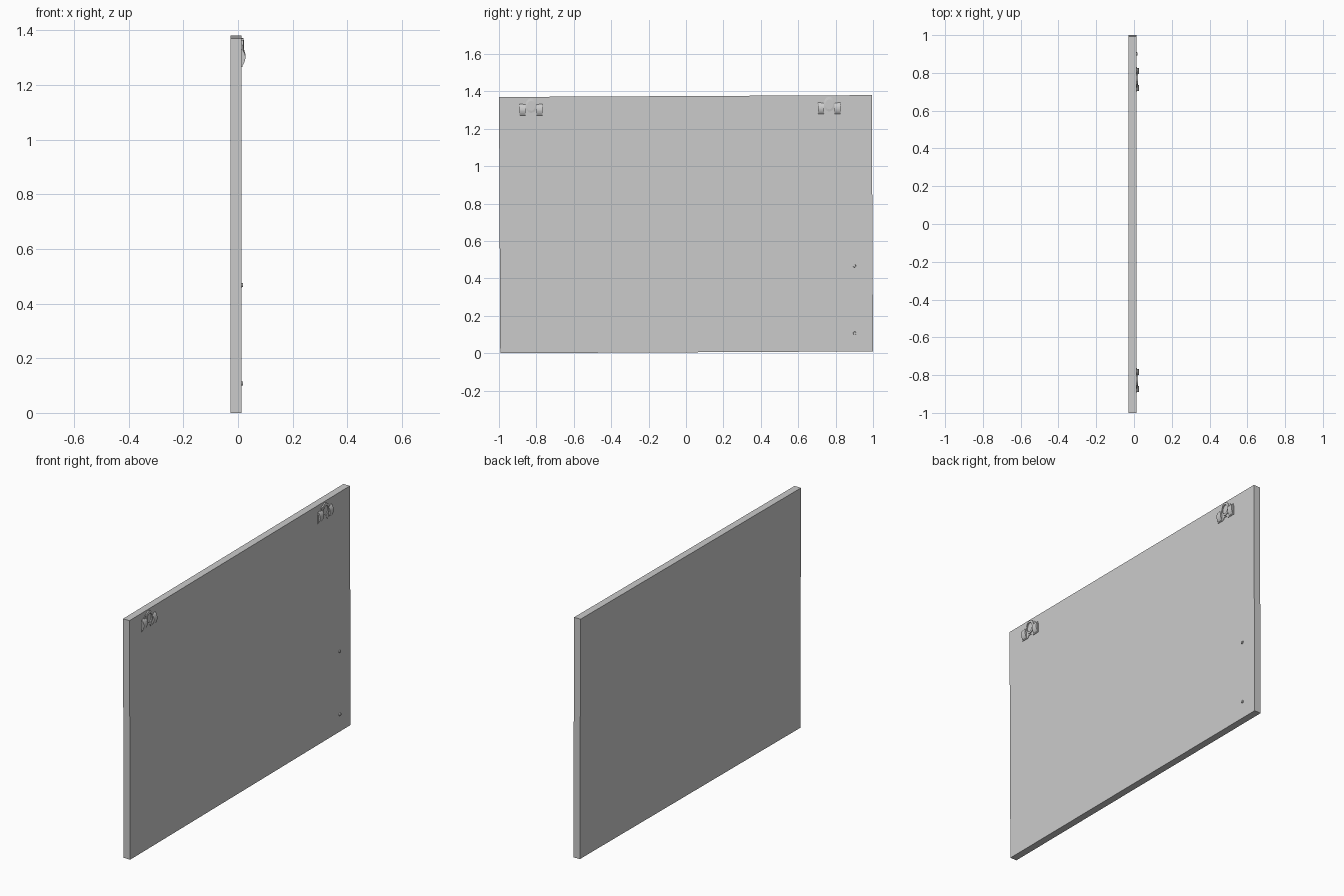
import bpy, bmesh, math
from mathutils import Matrix

if "Cube" in bpy.data.objects:
    bpy.data.objects.remove(bpy.data.objects["Cube"])

# The whole board hangs very slightly tilted in its own plane
TILT = Matrix.Translation((0, 0.0035, 0.005)) @ Matrix.Rotation(0.005, 4, 'X')
FACE = 0.013


def finish(name, bm):
    bmesh.ops.recalc_face_normals(bm, faces=bm.faces)
    bm.transform(TILT)
    me = bpy.data.meshes.new(name)
    bm.to_mesh(me)
    bm.free()
    ob = bpy.data.objects.new(name, me)
    bpy.context.collection.objects.link(ob)
    return ob


def extrude(name, pts, offset):
    bm = bmesh.new()
    f = bm.faces.new([bm.verts.new(p) for p in pts])
    r = bmesh.ops.extrude_face_region(bm, geom=[f])
    verts = [v for v in r['geom'] if isinstance(v, bmesh.types.BMVert)]
    bmesh.ops.translate(bm, vec=offset, verts=verts)
    return finish(name, bm)


# Board
extrude("board", [(-0.028, -0.9965, 0), (-0.028, 0.9965, 0),
                  (-0.028, 0.9965, 1.37), (-0.028, -0.9965, 1.37)],
        (FACE + 0.028, 0, 0))


def clip(name, y, z):
    # Base plate with stepped shoulders and an open bottom notch
    half = [(0.012, 0.012), (0.02, 0.0), (0.065, 0.0), (0.065, 0.052),
            (0.046, 0.06), (0.036, 0.078), (0.018, 0.088)]
    outline = half + [(-a, b) for a, b in reversed(half)]
    extrude(name + "_plate", [(FACE - 0.002, y + a, z + b) for a, b in outline],
            (0.005, 0, 0))
    # Curved cheeks either side
    n = 10
    arc = [(FACE - 0.001 + 0.015 * math.sin(math.pi * i / n) ** 0.7 if 0 < i < n
            else FACE - 0.001, z + 0.002 + 0.066 * i / n) for i in range(n + 1)]
    for side, label in ((-1, "left"), (1, "right")):
        y0 = y + side * 0.045 - 0.016
        extrude(f"{name}_{label}_cheek", [(a, y0, b) for a, b in arc], (0, 0.032, 0))
    # Teardrop hanging loop in the middle
    bm = bmesh.new()
    rings = []
    for rad, x in ((1, FACE - 0.002), (1, 0.020), (0.68, 0.022), (0.68, FACE + 0.002)):
        ring = []
        for i in range(20):
            t = 2 * math.pi * i / 20
            h = 0.042 if math.sin(t) > 0 else 0.036
            ring.append(bm.verts.new((x, y + 0.031 * rad * math.cos(t),
                                      z + 0.055 + h * rad * math.sin(t))))
        rings.append(ring)
    for a, b in zip(rings, rings[1:]):
        for i in range(20):
            j = (i + 1) % 20
            bm.faces.new((a[i], a[j], b[j], b[i]))
    bm.faces.new(rings[-1])
    bm.faces.new(rings[0])
    finish(name + "_loop", bm)


clip("left_clip", -0.825, 1.265)
clip("right_clip", 0.769, 1.265)

# Two small round pins near the lower corner
for label, z in (("upper", 0.458), ("lower", 0.098)):
    bm = bmesh.new()
    bmesh.ops.create_cone(bm, cap_ends=True, segments=16, radius1=0.009,
                          radius2=0.007, depth=0.008,
                          matrix=Matrix.Translation((FACE + 0.001, 0.899, z))
                          @ Matrix.Rotation(math.pi / 2, 4, 'Y'))
    finish(label + "_pin", bm)
